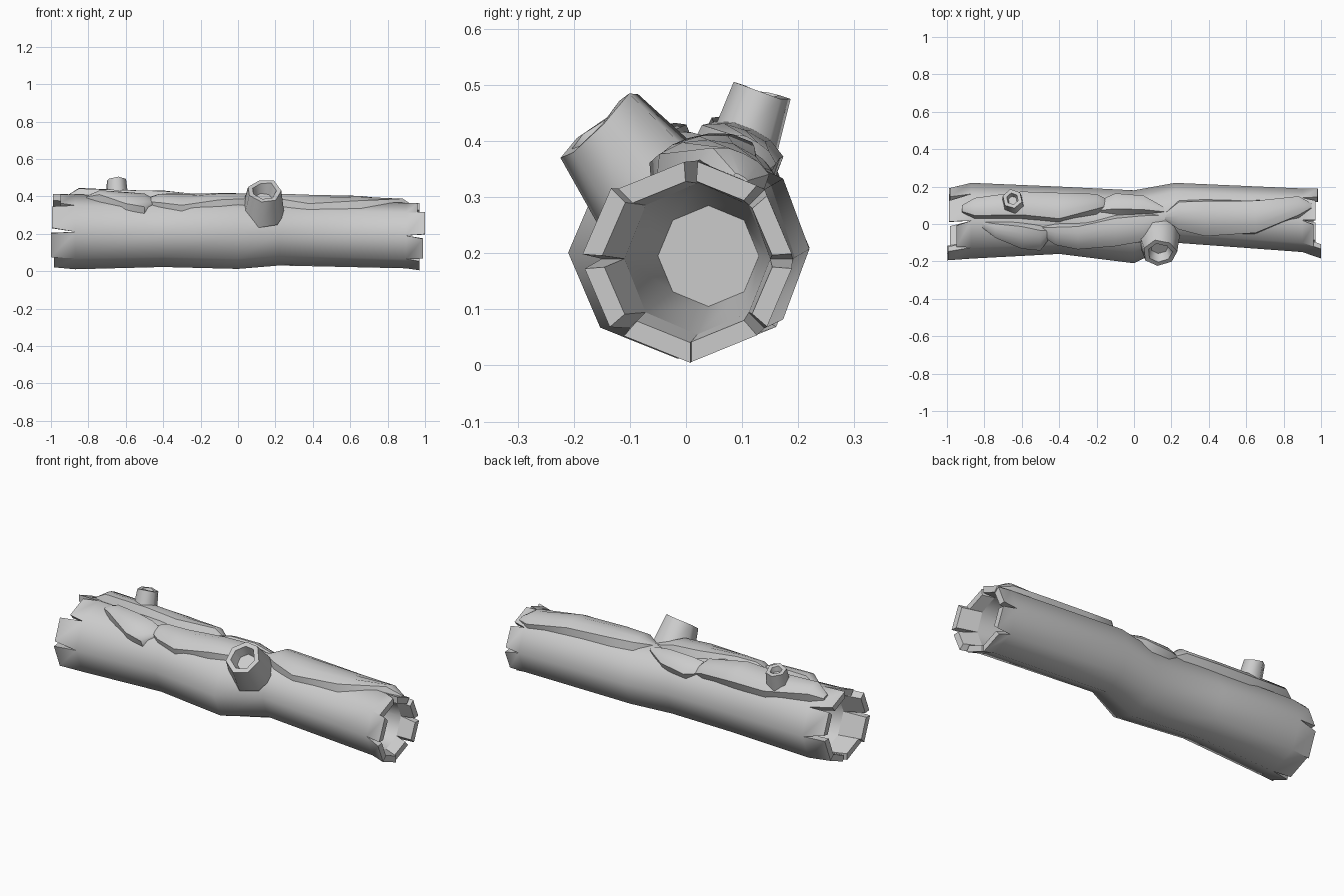
import bpy, math, random
from mathutils import Vector

if "Cube" in bpy.data.objects:
    bpy.data.objects.remove(bpy.data.objects["Cube"])

random.seed(4)
N = 8
# trunk stations: x, y min, y max, z min, z max
STATIONS = [(-1.0, -.20, .195, .015, .42), (-.87, -.185, .22, .01, .41),
            (-.4, -.16, .20, .022, .395), (0, -.21, .18, .012, .39),
            (.22, -.10, .22, .03, .385), (.9, -.15, .19, .015, .365),
            (1.0, -.19, .195, 0, .37)]


def section(x):
    """Interpolated centre and radii of the trunk at x."""
    for a, b in zip(STATIONS, STATIONS[1:]):
        if x <= b[0]:
            break
    t = (x - a[0]) / (b[0] - a[0])
    y0, y1, z0, z1 = [p + (q - p) * t for p, q in zip(a[1:], b[1:])]
    return (y0 + y1) / 2, (z0 + z1) / 2, (y1 - y0) / 2, (z1 - z0) / 2


def surf(x, ang, inset=0.0):
    cy, cz, ry, rz = section(x)
    return Vector((x, cy + (ry - inset) * math.cos(ang), cz + (rz - inset) * math.sin(ang)))


def make(name, verts, faces, angle):
    me = bpy.data.meshes.new(name)
    me.from_pydata([tuple(v) for v in verts], [], faces)
    me.validate()
    me.update()
    for p in me.polygons:
        p.use_smooth = True
    me.set_sharp_from_angle(angle=math.radians(angle))
    ob = bpy.data.objects.new(name, me)
    bpy.context.collection.objects.link(ob)
    return ob


def bridge(faces, a, b, n, flip=False):
    """Quads between two rings of n vertices."""
    for i in range(n):
        j = (i + 1) % n
        f = (a + i, a + j, b + j, b + i)
        faces.append(f[::-1] if flip else f)


# Hollow trunk with split ends
WALL = .04
verts, faces = [], []


def ring(pts):
    start = len(verts)
    verts.extend(pts)
    return start


angles = [i * math.tau / N for i in range(N)]
outer = [ring([surf(s[0], a) for a in angles]) for s in STATIONS[1:-1]]
for a, b in zip(outer, outer[1:]):
    bridge(faces, a, b, N, True)

# which corners are split, and where each plank ends
ends = [(-1, outer[0], -.87, {0, 1, 2, 3, 4, 6},
         [.985, .99, .95, .995, 1.0, .985, .98, .99]),
        (1, outer[-1], .9, {0, 1, 2, 4, 5, 7},
         [.98, .97, .96, 1.0, .99, .97, .96, .985])]
for sgn, o, x, split, lengths in ends:
    inner = ring([surf(x, a, WALL) for a in angles])
    cap_x = sgn * .55
    cap = ring([Vector((cap_x, .04 + .09 * math.cos(a), .195 + .09 * math.sin(a)))
                for a in angles])
    bridge(faces, inner, cap, N, sgn < 0)
    f = tuple(range(cap, cap + N))
    faces.append(f if sgn > 0 else f[::-1])
    for i in range(N):
        j = (i + 1) % N
        ex = sgn * lengths[i]
        corners = []
        for inset in (0, WALL - .004):
            p, q = surf(ex, angles[i], inset), surf(ex, angles[j], inset)
            d = q - p
            corners += [p + d * (.1 if i in split else 0), q - d * (.1 if j in split else 0)]
        e = ring(corners)
        plank = [(o + i, o + j, e + 1, e), (inner + j, inner + i, e + 2, e + 3),
                 (e, e + 1, e + 3, e + 2), (o + i, e, e + 2, inner + i),
                 (o + j, inner + j, e + 3, e + 1)]
        faces += [g[::-1] if sgn > 0 else g for g in plank]
make("trunk", verts, faces, 50)


# Moss patches draped over the top of the trunk
def moss(name, rows, thick):
    vs, fs, m = [], [], 7
    for k, (x, ylo, yhi) in enumerate(rows):
        cy, cz, ry, rz = section(x)
        a0, a1 = [math.acos(max(-1, min(1, (y - cy) / ry))) for y in (yhi, ylo)]
        edge = k in (0, len(rows) - 1)
        for i in range(m):
            t = i / (m - 1)
            lift = (.2 if edge else 1) * thick * (1 - (2 * t - 1) ** 4)
            rim = -.025 if i in (0, m - 1) else 0
            if edge:
                rim -= .012
            vs.append(surf(x, a0 + (a1 - a0) * t, -(lift + rim)))
    for k in range(len(rows) - 1):
        for i in range(m - 1):
            a = k * m + i
            fs.append((a, a + m, a + m + 1, a + 1)[::-1])
        a, b = k * m, k * m + m - 1      # underside
        fs.append((a, a + m, b + m, b))
    last = (len(rows) - 1) * m
    fs.append(tuple(range(m)))
    fs.append(tuple(range(last + m - 1, last - 1, -1)))
    make(name, vs, fs, 45)


moss("moss_left_back", [(-.92, .06, .11), (-.85, .02, .14), (-.6, .015, .17),
                        (-.4, -.005, .165), (-.2, .05, .15), (-.14, .09, .14)], .042)
moss("moss_left_front", [(-.81, -.03, .02), (-.74, -.08, .02), (-.6, -.135, .02),
                         (-.5, -.14, 0), (-.44, -.07, -.03)], .03)
moss("moss_middle_front", [(-.5, -.07, -.01), (-.42, -.115, .01), (-.3, -.14, .02),
                           (-.1, -.135, .06), (.05, -.11, .07), (.16, -.03, .06)], .027)
moss("moss_middle_back", [(-.21, .06, .13), (-.1, .05, .16), (.05, .05, .15),
                          (.16, .06, .1)], .027)
moss("moss_right", [(.16, .02, .06), (.24, -.045, .14), (.38, -.08, .15),
                    (.65, -.07, .145), (.88, .02, .15), (.95, .085, .12)], .03)


# Hollow branch stubs
def stub(name, base, tip, r_base, r_tip, n, hole, depth, turn):
    base, tip = Vector(base), Vector(tip)
    axis = (tip - base).normalized()
    u = axis.cross(Vector((1, 0, 0))).normalized()
    w = axis.cross(u)
    vs, fs = [], []
    jag = [random.uniform(-.012, .012) * r_tip / .1 for _ in range(n)]
    for c, r, jagged in ((base, r_base, 0), (tip, r_tip, 1), (tip, hole, 1),
                         (tip - axis * depth, hole * .75, 0)):
        for i in range(n):
            a = i * math.tau / n + turn
            vs.append(c + (u * math.cos(a) + w * math.sin(a)) * r + axis * jag[i] * jagged)
    for k in range(3):
        bridge(fs, k * n, k * n + n, n)
    fs.append(tuple(range(n))[::-1])
    fs.append(tuple(range(3 * n, 4 * n)))
    make(name, vs, fs, 62 if n > 6 else 65)


stub("large_branch_stub", (.13, -.055, .305), (.14, -.157, .432), .118, .092, 7, .066, .06, .3)
stub("small_branch_stub", (-.645, .103, .39), (-.65, .135, .488), .062, .054, 6, .032, .03, .2)
